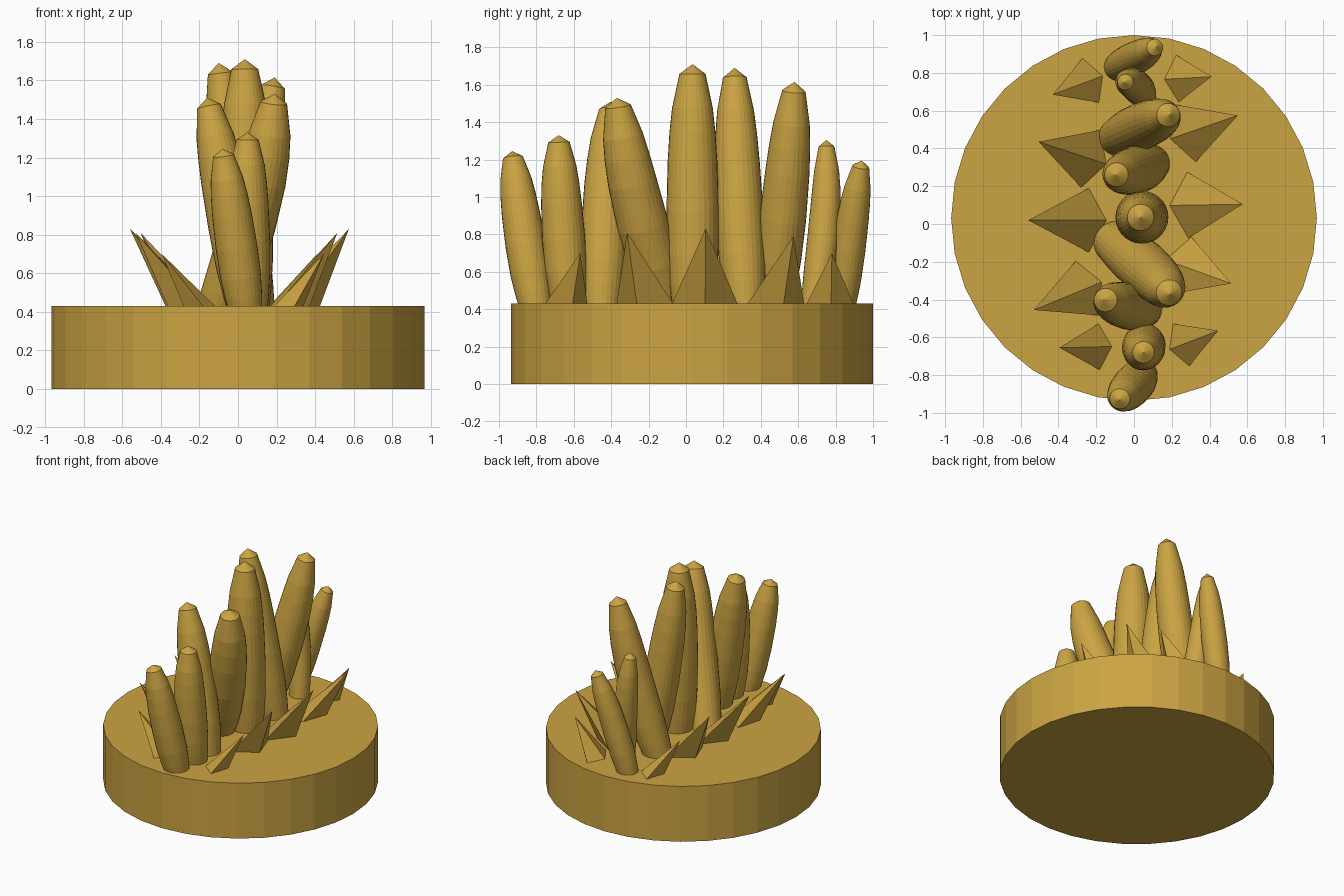
import bpy, bmesh, math
from mathutils import Vector

cube = bpy.data.objects.get("Cube")
if cube:
    bpy.data.objects.remove(cube, do_unlink=True)

GOLD = (0.60, 0.37, 0.055, 1)
gold = bpy.data.materials.new("ochre_gold")
gold.use_nodes = True
gold.diffuse_color = GOLD
gold.node_tree.nodes["Principled BSDF"].inputs["Base Color"].default_value = GOLD

TOP = 0.43      # upper face of the base
SIDES = 28


def finish(name, bm):
    bmesh.ops.recalc_face_normals(bm, faces=bm.faces)
    mesh = bpy.data.meshes.new(name)
    bm.to_mesh(mesh)
    bm.free()
    mesh.materials.append(gold)
    obj = bpy.data.objects.new(name, mesh)
    bpy.context.collection.objects.link(obj)
    return obj


# Round base
bm = bmesh.new()
bmesh.ops.create_cone(bm, cap_ends=True, segments=32, radius1=0.968, radius2=0.968, depth=TOP)
bmesh.ops.translate(bm, verts=bm.verts, vec=(0, 0.032, TOP / 2))
finish("round_base", bm)

# Fraction along a finger and its relative thickness there
PROFILE = [(0, 0.8), (0.1, 0.9), (0.22, 0.98), (0.4, 1), (0.6, 0.95), (0.72, 0.88),
           (0.82, 0.78), (0.96, 0.5)]


def finger(name, root, middle, tip, radius):
    """Tapered tube along a parabola through root, middle and tip."""
    a = Vector((*root, TOP - 0.03))
    c = Vector(tip)
    b = Vector((*middle, (a.z + c.z) / 2))
    curve = 2 * a - 4 * b + 2 * c
    slope = 4 * b - 3 * a - c
    bm = bmesh.new()
    rings = []
    for t, thick in PROFILE:
        centre = a + slope * t + curve * t * t
        turn = Vector((0, 0, 1)).rotation_difference(slope + 2 * curve * t)
        ring = []
        for i in range(SIDES):
            ang = math.tau * i / SIDES
            offset = Vector((math.cos(ang), math.sin(ang), 0)) * radius * thick
            ring.append(bm.verts.new(centre + turn @ offset))
        rings.append(ring)
    point = bm.verts.new(c)
    bm.faces.new(rings[0])
    for i in range(SIDES):
        j = (i + 1) % SIDES
        for low, high in zip(rings, rings[1:]):
            bm.faces.new((low[i], low[j], high[j], high[i]))
        bm.faces.new((rings[-1][i], rings[-1][j], point))
    finish(name, bm)


# Row of fingers, front to back
FINGERS = [
    ((0.04, -0.80), (-0.02, -0.87), (-0.08, -0.93, 1.245), 0.108),
    ((0.06, -0.62), (0.05, -0.66), (0.05, -0.68, 1.33), 0.115),
    ((0.05, -0.45), (-0.05, -0.43), (-0.16, -0.40, 1.51), 0.125),
    ((-0.11, -0.09), (0.09, -0.26), (0.19, -0.37, 1.53), 0.138),
    ((0.05, 0.04), (0.04, 0.035), (0.035, 0.035, 1.71), 0.14),
    ((0.09, 0.32), (-0.01, 0.28), (-0.10, 0.26, 1.69), 0.127),
    ((-0.09, 0.46), (0.07, 0.53), (0.19, 0.58, 1.615), 0.125),
    ((0.05, 0.68), (0.0, 0.74), (-0.05, 0.75, 1.305), 0.085),
    ((-0.09, 0.83), (0.01, 0.88), (0.12, 0.94, 1.195), 0.09),
]
for n, data in enumerate(FINGERS, 1):
    finger(f"finger_{n}", *data)


def spike(name, centre, tip, half):
    """Leaning pyramid on a diamond-shaped foot."""
    foot = Vector((*centre, TOP))
    peak = Vector(tip)
    out = Vector((peak.x - foot.x, peak.y - foot.y, 0)).normalized()
    side = Vector((-out.y, out.x, 0))
    bm = bmesh.new()
    corners = [bm.verts.new(foot + half * v)
               for v in (out * 0.8, side, out * -0.55, -side)]
    point = bm.verts.new(peak)
    bm.faces.new(corners)
    for i in range(4):
        bm.faces.new((corners[i], corners[(i + 1) % 4], point))
    finish(name, bm)


# Leaning spikes on both sides, back to front
SPIKES = {
    "left": [((0.23, 0.77), (0.41, 0.78, 0.70), 0.125),
             ((0.275, 0.48), (0.55, 0.575, 0.79), 0.16),
             ((0.285, 0.10), (0.575, 0.105, 0.83), 0.175),
             ((0.25, -0.22), (0.515, -0.315, 0.81), 0.16),
             ((0.25, -0.64), (0.445, -0.565, 0.70), 0.12)],
    "right": [((-0.23, 0.76), (-0.43, 0.685, 0.70), 0.125),
              ((-0.23, 0.345), (-0.505, 0.435, 0.81), 0.16),
              ((-0.24, 0.02), (-0.56, 0.02, 0.83), 0.17),
              ((-0.25, -0.34), (-0.53, -0.455, 0.81), 0.155),
              ((-0.185, -0.65), (-0.395, -0.655, 0.70), 0.122)],
}
for where, group in SPIKES.items():
    for n, data in enumerate(group, 1):
        spike(f"{where}_spike_{n}", *data)
